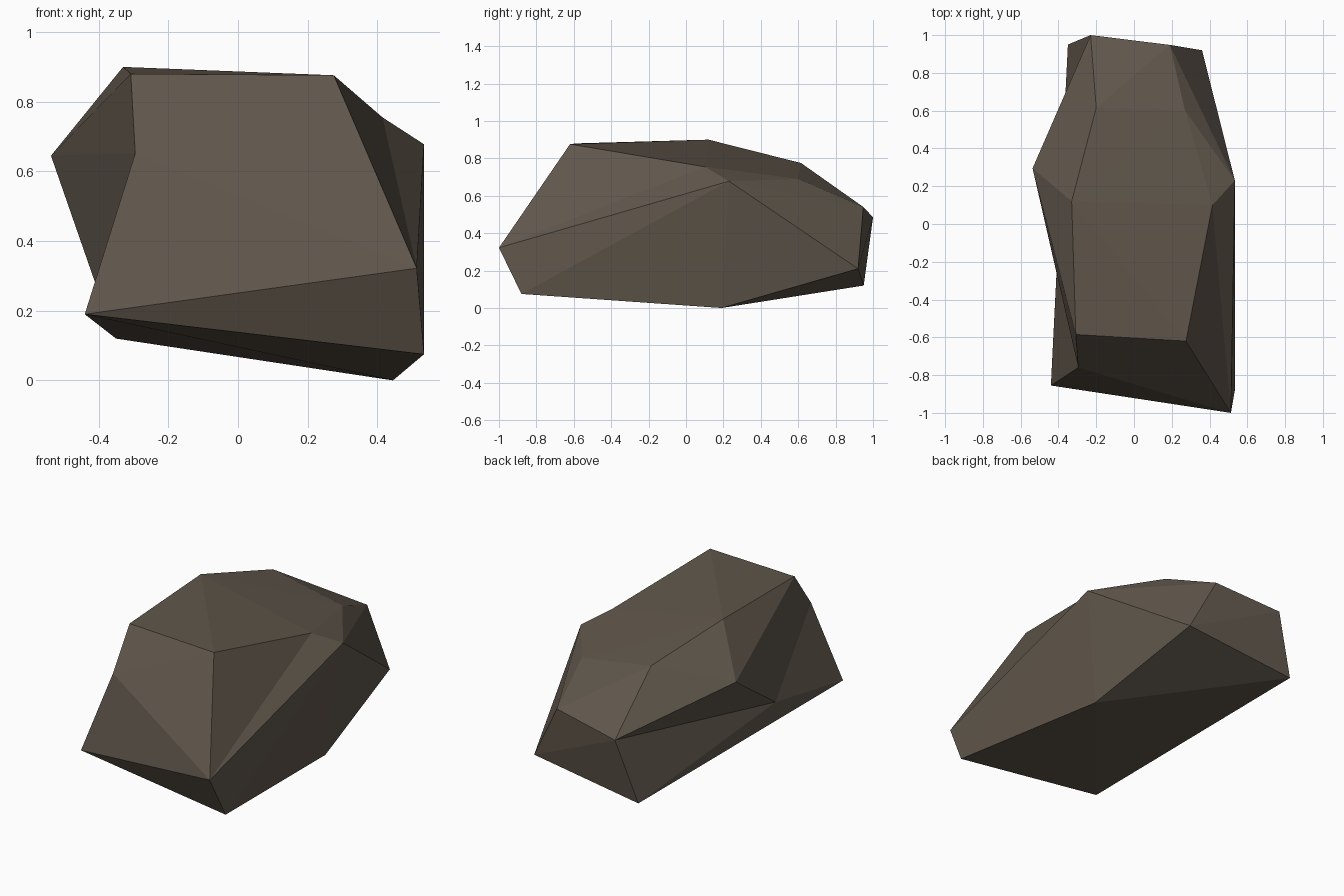
import bpy, bmesh

if "Cube" in bpy.data.objects:
    bpy.data.objects.remove(bpy.data.objects["Cube"])

# One flat stone colour
stone = bpy.data.materials.new("brown grey stone")
stone.diffuse_color = (0.115, 0.093, 0.070, 1)
stone.use_nodes = True
stone.node_tree.nodes["Principled BSDF"].inputs["Base Color"].default_value = stone.diffuse_color

# Corner points of the boulder
corners = {
    # crown
    "F": (-.33, .12, .90), "I": (-.308, -.585, .88), "J": (.275, -.62, .876),
    "G": (.415, .10, .755), "R": (.27, .60, .69), "O": (-.20, .615, .775),
    # sides
    "E": (-.537, .295, .645), "K": (-.295, -.76, .652), "P": (-.41, -.26, .28),
    "H": (.534, .23, .678), "M": (.513, -1, .322), "L": (-.44, -.855, .19),
    # back and base
    "B": (-.23, 1, .485), "C": (.19, .948, .54), "D": (.36, .92, .21),
    "A": (-.35, .95, .12), "N": (.534, -.88, .075), "S": (.445, .19, 0),
}

bm = bmesh.new()
v = {k: bm.verts.new(p) for k, p in corners.items()}


def fan(hub, rim, closed=False):
    """Flat facets from a hub corner to each pair of neighbours on its rim."""
    if closed:
        rim += rim[0]
    for a, b in zip(rim, rim[1:]):
        bm.faces.new((v[hub], v[a], v[b]))


fan("P", "ALKEB", True)      # hollow left side
fan("H", "GMNSDCR", True)    # right side
fan("J", "GFIKM", True)      # front and crown
fan("O", "FRCBE", True)      # back slope
fan("L", "KMNSA")            # lower front and underside
fan("E", "FIK")              # left shoulder
fan("D", "SABC")             # back end
fan("F", "GR")               # crown facet

bmesh.ops.recalc_face_normals(bm, faces=bm.faces[:])
mesh = bpy.data.meshes.new("boulder")
bm.to_mesh(mesh)
bm.free()
mesh.materials.append(stone)
boulder = bpy.data.objects.new("boulder", mesh)
bpy.context.collection.objects.link(boulder)
